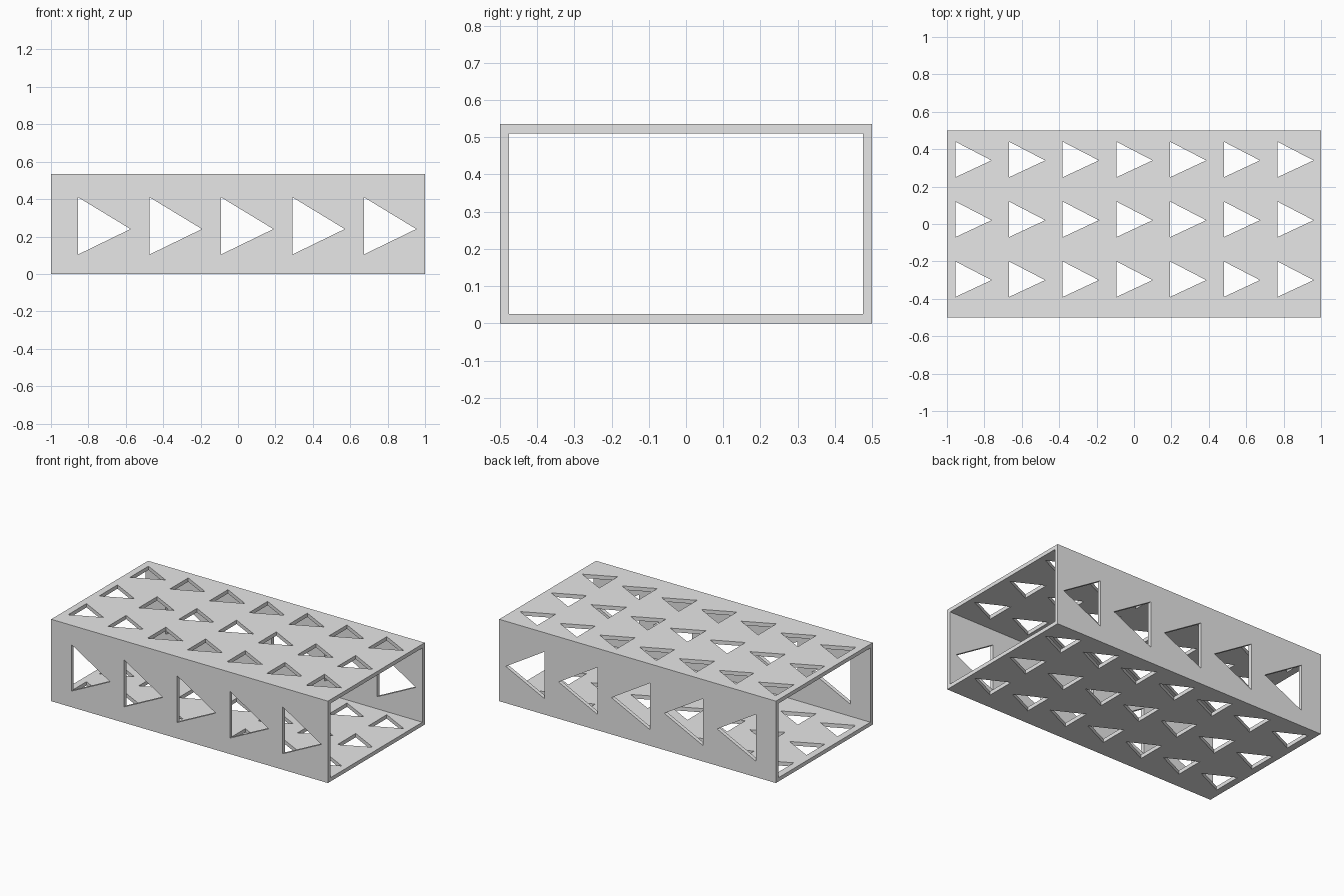
import bpy
import bmesh
from mathutils import Vector

LENGTH, WIDTH, HEIGHT, WALL = 2.0, 1.0, 0.535, 0.025

if "Cube" in bpy.data.objects:
    bpy.data.objects.remove(bpy.data.objects["Cube"], do_unlink=True)

# Single plain grey finish
grey = bpy.data.materials.new("plain_grey")
grey.use_nodes = True
grey.diffuse_color = (0.8, 0.8, 0.8, 1)
grey.node_tree.nodes["Principled BSDF"].inputs["Base Color"].default_value = (0.8, 0.8, 0.8, 1)


def make_object(name, bm):
    bmesh.ops.recalc_face_normals(bm, faces=bm.faces)
    mesh = bpy.data.meshes.new(name)
    bm.to_mesh(mesh)
    bm.free()
    mesh.materials.append(grey)
    obj = bpy.data.objects.new(name, mesh)
    bpy.context.collection.objects.link(obj)
    return obj


def add_prism(bm, points, depth):
    """Extrude a closed polygon along the depth vector."""
    face = bm.faces.new([bm.verts.new(p) for p in points])
    grown = bmesh.ops.extrude_face_region(bm, geom=[face], use_keep_orig=True)
    verts = [g for g in grown["geom"] if isinstance(g, bmesh.types.BMVert)]
    bmesh.ops.translate(bm, verts=verts, vec=depth)


def rectangle(x, inset):
    y, low, high = WIDTH / 2 - inset, inset, HEIGHT - inset
    return [(x, -y, low), (x, y, low), (x, y, high), (x, -y, high)]


# Rectangular sleeve, open at both ends
bm = bmesh.new()
loops = [[bm.verts.new(p) for p in rectangle(x, inset)]
         for x, inset in ((-LENGTH / 2, 0), (LENGTH / 2, 0),
                          (LENGTH / 2, WALL), (-LENGTH / 2, WALL))]
for a, b in zip(loops, loops[1:] + loops[:1]):
    for i in range(4):
        j = (i + 1) % 4
        bm.faces.new((a[i], a[j], b[j], b[i]))
sleeve = make_object("perforated_sleeve", bm)

# Five triangular windows running through front and back walls
bm = bmesh.new()
for i in range(5):
    x = -0.855 + 0.382 * i
    add_prism(bm, [(x, -0.7, 0.104), (x + 0.28, -0.7, 0.24), (x, -0.7, 0.41)],
              Vector((0, 1.4, 0)))
side_cutter = make_object("side_window_cutter", bm)

# Three rows of seven triangular holes running through top and bottom walls
bm = bmesh.new()
for row in range(3):
    for i in range(7):
        x, y = -0.955 + 0.287 * i, -0.30 + 0.32 * row
        add_prism(bm, [(x, y - 0.09, -0.2), (x + 0.193, y, -0.2), (x, y + 0.10, -0.2)],
                  Vector((0, 0, 1)))
top_cutter = make_object("top_hole_cutter", bm)

# Cut the openings and discard the helpers
bpy.context.view_layer.objects.active = sleeve
for cutter in (side_cutter, top_cutter):
    cutter.hide_render = True
    mod = sleeve.modifiers.new("openings", "BOOLEAN")
    mod.operation = "DIFFERENCE"
    mod.solver = "EXACT"
    mod.object = cutter
    bpy.ops.object.modifier_apply(modifier=mod.name)
    bpy.data.objects.remove(cutter, do_unlink=True)
